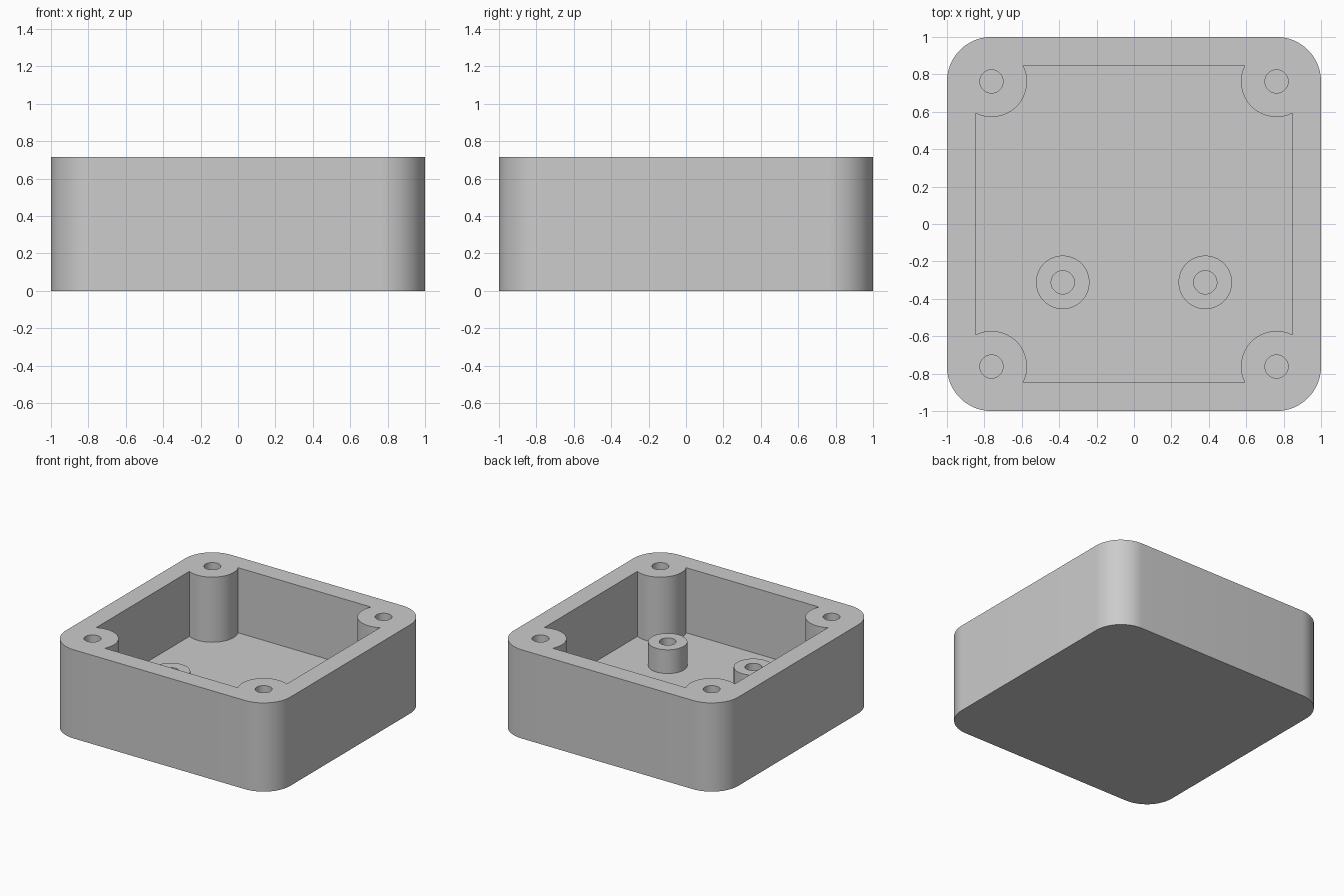
import bpy
import bmesh
from math import radians

cube = bpy.data.objects.get("Cube")
if cube:
    bpy.data.objects.remove(cube, do_unlink=True)

HEIGHT, FLOOR = 0.714, 0.19
INNER = 0.848                  # half width of the cavity
CORNER_R = 0.238
SCREW, POST_R, HOLE_R = 0.762, 0.19, 0.062
STANDOFF_X, STANDOFF_Y = 0.381, -0.312
STANDOFF_R, STANDOFF_TOP = 0.143, 0.381

grey = bpy.data.materials.new("plain grey")
grey.use_nodes = True
colour = (0.6, 0.6, 0.6, 1)
grey.diffuse_color = colour
grey.node_tree.nodes["Principled BSDF"].inputs["Base Color"].default_value = colour


def finish(bm, name):
    mesh = bpy.data.meshes.new(name)
    bm.to_mesh(mesh)
    bm.free()
    mesh.materials.append(grey)
    obj = bpy.data.objects.new(name, mesh)
    bpy.context.collection.objects.link(obj)
    return obj


def box(name, half, z0, z1, radius=0):
    """Square block with optionally rounded upright edges."""
    bm = bmesh.new()
    bmesh.ops.create_cube(bm, size=1)
    for v in bm.verts:
        v.co = (v.co.x * 2 * half, v.co.y * 2 * half, z1 if v.co.z > 0 else z0)
    if radius:
        upright = [e for e in bm.edges
                   if abs(e.verts[0].co.z - e.verts[1].co.z) > 0.01]
        bmesh.ops.bevel(bm, geom=upright, offset=radius, segments=16,
                        profile=0.5, affect='EDGES')
    return finish(bm, name)


def cylinders(name, places, radius, z0, z1):
    """One upright cylinder at each (x, y) place."""
    bm = bmesh.new()
    for x, y in places:
        made = bmesh.ops.create_cone(bm, cap_ends=True, segments=64,
                                     radius1=radius, radius2=radius, depth=z1 - z0)
        bmesh.ops.translate(bm, verts=made["verts"], vec=(x, y, (z0 + z1) / 2))
    return finish(bm, name)


def subtract(target, cutter):
    cutter.hide_render = True
    bpy.context.view_layer.objects.active = target
    mod = target.modifiers.new("cut", 'BOOLEAN')
    mod.operation = 'DIFFERENCE'
    mod.solver = 'EXACT'
    mod.object = cutter
    bpy.ops.object.modifier_apply(modifier=mod.name)
    bpy.data.objects.remove(cutter, do_unlink=True)


corners = [(sx * SCREW, sy * SCREW) for sx in (-1, 1) for sy in (-1, 1)]
standoffs = [(sx * STANDOFF_X, STANDOFF_Y) for sx in (-1, 1)]

# Cavity shape, leaving room for corner posts and floor standoffs
cavity = box("cavity", INNER, FLOOR, HEIGHT + 0.2)
subtract(cavity, cylinders("corner_posts", corners, POST_R, 0.05, HEIGHT + 0.4))
subtract(cavity, cylinders("standoffs", standoffs, STANDOFF_R, 0.05, STANDOFF_TOP))

# Rounded open box
shell = box("enclosure_base", 1, 0, HEIGHT, CORNER_R)
subtract(shell, cavity)

# Blind screw holes
subtract(shell, cylinders("corner_holes", corners, HOLE_R, FLOOR, HEIGHT + 0.1))
subtract(shell, cylinders("standoff_holes", standoffs, HOLE_R, FLOOR, STANDOFF_TOP + 0.1))

bpy.ops.object.select_all(action='DESELECT')
shell.select_set(True)
bpy.context.view_layer.objects.active = shell
bpy.ops.object.shade_smooth_by_angle(angle=radians(30))
